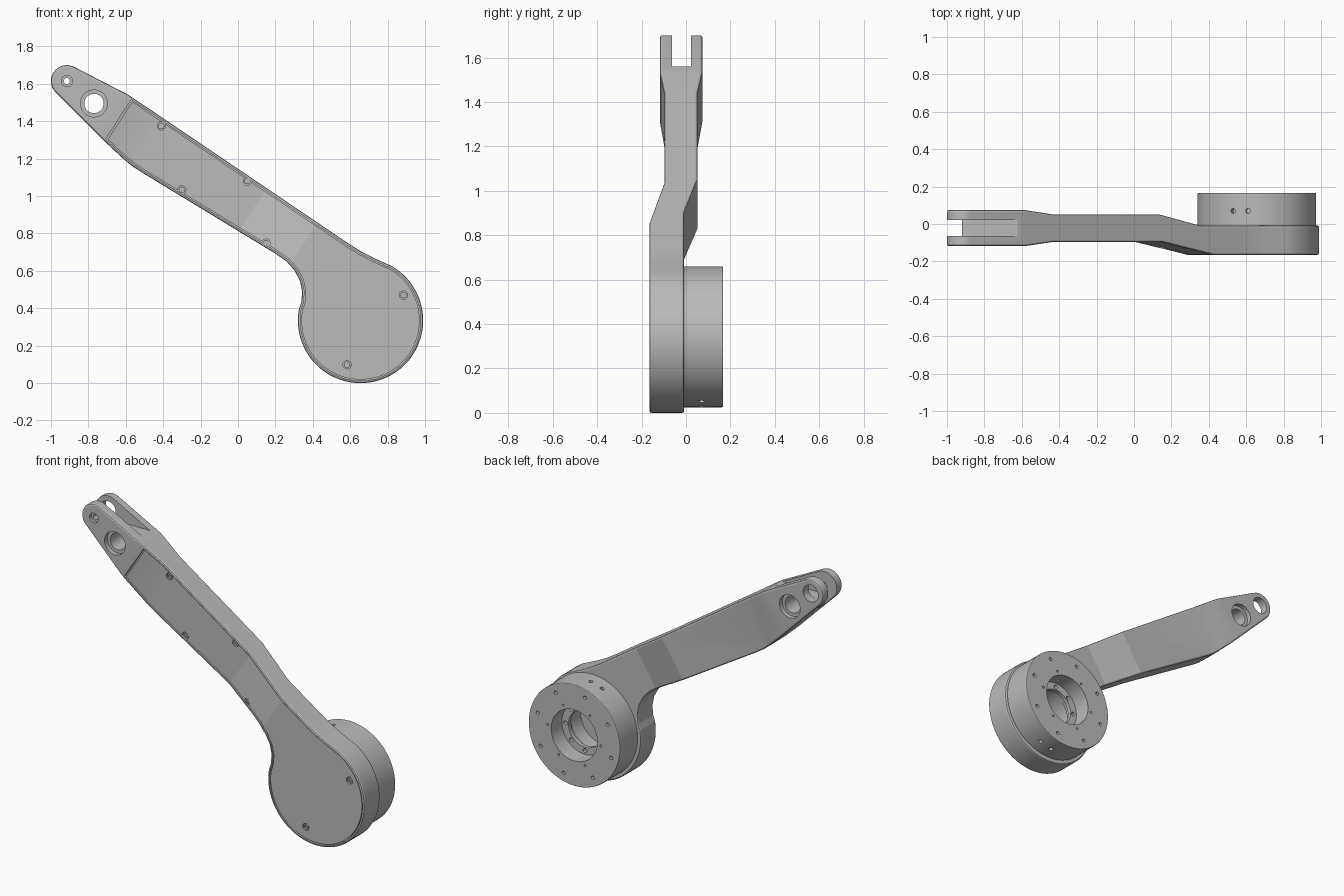
import bpy, bmesh, math
from mathutils import Vector, Matrix

if "Cube" in bpy.data.objects:
    bpy.data.objects.remove(bpy.data.objects["Cube"])

metal = bpy.data.materials.new("satin grey")
metal.use_nodes = True
GREY = (0.5, 0.5, 0.5, 1)
metal.diffuse_color = GREY
metal.node_tree.nodes["Principled BSDF"].inputs["Base Color"].default_value = GREY

AXIS = Vector((0.84, 0, -0.545))          # direction along the arm
HUB, TIP, EYE = (0.655, 0.335), (-0.915, 1.615), (-0.77, 1.495)
DRUM = (0.657, 0.342)
# depth of the front and back faces at stations along the arm
FRONT = [(-1.32, -0.118), (-1.15, -0.097), (-0.44, -0.097), (-0.11, -0.165)]
BACK = [(-1.32, 0.074), (-1.15, 0.052), (-0.46, 0.052), (-0.195, -0.008)]


def depth(stations, s):
    if s <= stations[0][0]:
        return stations[0][1]
    for (a, ya), (b, yb) in zip(stations, stations[1:]):
        if s <= b:
            return ya + (yb - ya) * (s - a) / (b - a)
    return stations[-1][1]


def make(name, bm):
    bmesh.ops.recalc_face_normals(bm, faces=bm.faces)
    mesh = bpy.data.meshes.new(name)
    bm.to_mesh(mesh)
    bm.free()
    mesh.materials.append(metal)
    ob = bpy.data.objects.new(name, mesh)
    bpy.context.collection.objects.link(ob)
    return ob


def activate(ob):
    bpy.ops.object.select_all(action='DESELECT')
    ob.select_set(True)
    bpy.context.view_layer.objects.active = ob


def bevel(ob, width):
    m = ob.modifiers.new("bevel", 'BEVEL')
    m.width, m.segments = width, 2
    m.limit_method, m.angle_limit = 'ANGLE', math.radians(60)
    m.use_clamp_overlap = False
    activate(ob)
    bpy.ops.object.modifier_apply(modifier=m.name)


def cut(ob, *cutters):
    for c in cutters:
        m = ob.modifiers.new("cut", 'BOOLEAN')
        m.operation, m.solver, m.object = 'DIFFERENCE', 'EXACT', c
        activate(ob)
        bpy.ops.object.modifier_apply(modifier=m.name)
        bpy.data.objects.remove(c)


def rod(name, centre, radius, y0, y1, sides=32):
    """Cylinder lying along y."""
    bm = bmesh.new()
    bmesh.ops.create_cone(bm, cap_ends=True, segments=sides, radius1=radius, radius2=radius, depth=abs(y1 - y0),
                          matrix=Matrix.Translation((centre[0], (y0 + y1) / 2, centre[1]))
                          @ Matrix.Rotation(math.pi / 2, 4, 'X'))
    return make(name, bm)


def box(lo, hi):
    lo, hi = Vector(lo), Vector(hi)
    bm = bmesh.new()
    bmesh.ops.create_cube(bm, size=1, matrix=Matrix.Translation((lo + hi) / 2) @ Matrix.Diagonal((*(hi - lo), 1)))
    return make("cutter", bm)


def arc(centre, r, a0, a1, n):
    angles = [math.radians(a0 + (a1 - a0) * i / n) for i in range(n + 1)]
    return [(centre[0] + r * math.cos(a), centre[1] + r * math.sin(a)) for a in angles]


def inset(points, d):
    """Offset a counter-clockwise outline inwards."""
    out = []
    for i, p in enumerate(points):
        p, a, b = Vector(p), Vector(points[i - 1]), Vector(points[(i + 1) % len(points)])
        u, v = (p - a).normalized(), (b - p).normalized()
        n = Vector((-u.y - v.y, u.x + v.x)).normalized()
        out.append(p + n * d / max(0.5, n.dot(Vector((-u.y, u.x)))))
    return out


def slab(name, points, front, back, start=None):
    """Prism of an outline, bent along the arm, optionally trimmed at a station."""
    bm = bmesh.new()
    base = bm.faces.new([bm.verts.new((x, 0, z)) for x, z in points])
    ext = bmesh.ops.extrude_face_region(bm, geom=[base])["geom"]
    bmesh.ops.translate(bm, vec=(0, 1, 0), verts=[g for g in ext if isinstance(g, bmesh.types.BMVert)])
    for s, _ in FRONT + BACK:
        bmesh.ops.bisect_plane(bm, geom=bm.verts[:] + bm.edges[:] + bm.faces[:], dist=1e-5,
                               plane_co=AXIS * s / AXIS.length_squared, plane_no=AXIS)
    if start is not None:
        res = bmesh.ops.bisect_plane(bm, geom=bm.verts[:] + bm.edges[:] + bm.faces[:], dist=1e-5, clear_inner=True,
                                     plane_co=AXIS * start / AXIS.length_squared, plane_no=AXIS)
        bmesh.ops.holes_fill(bm, edges=[e for e in bm.edges if e.is_boundary])
    for v in bm.verts:
        s = AXIS.dot(v.co)
        v.co.y = back(s) if v.co.y > 0.5 else front(s)
    return make(name, bm)


# Arm body
outline = (arc(TIP, 0.085, 62, 225, 22)
           + [(-0.7, 1.28), (-0.62, 1.205), (-0.57, 1.163), (-0.52, 1.13), (0.2, 0.692), (0.26, 0.65), (0.3, 0.605),
              (0.33, 0.55), (0.343, 0.49), (0.338, 0.43)]
           + arc(HUB, 0.335, 170, 420, 56)
           + [(0.72, 0.672), (0.66, 0.703), (0.6, 0.74), (-0.52, 1.497), (-0.59, 1.543)])
body = slab("arm_body", outline, lambda s: depth(FRONT, s), lambda s: depth(BACK, s))
bevel(body, 0.01)
cut(body, slab("cutter", inset(outline, 0.013), lambda s: depth(FRONT, s) - 0.05,
               lambda s: depth(FRONT, s) + 0.016, -1.305))

# Fork slot, pivot bores and the eye through the fork
cut(body, box((-1.1, -0.063, 1.3), (-0.92, 0.022, 1.8)), box((-1.1, -0.063, 1.56), (-0.5, 0.022, 1.8)),
    rod("cutter", TIP, 0.016, -0.3, 0), rod("cutter", TIP, 0.03, -0.3, -0.1),
    rod("cutter", TIP, 0.052, 0, 0.3), rod("cutter", EYE, 0.052, -0.3, 0.3),
    rod("cutter", EYE, 0.072, -0.3, -0.09), rod("cutter", EYE, 0.072, 0.045, 0.3),
    rod("cutter", HUB, 0.16, -0.12, 0.1, 48))

# Front cover plate with screws
cover = slab("cover_plate", inset(outline, 0.019), lambda s: depth(FRONT, s) + 0.003,
             lambda s: depth(FRONT, s) + 0.017, -1.295)
parts = [body, cover]
for i, p in enumerate([(-0.41, 1.375), (0.05, 1.08), (-0.3, 1.033), (0.15, 0.748), (0.885, 0.47), (0.583, 0.098)]):
    y = depth(FRONT, AXIS.dot(Vector((p[0], 0, p[1]))))
    cut(cover, rod("cutter", p, 0.022, y - 0.05, y + 0.05, 20))
    screw = rod(f"cover_screw_{i + 1}", p, 0.017, y + 0.007, y + 0.02, 20)
    cut(screw, rod("cutter", p, 0.009, y - 0.05, y + 0.014, 6))
    parts.append(screw)

# Motor drum on the back with a stepped bore
drum = rod("motor_drum", DRUM, 0.317, -0.012, 0.167, 72)
bevel(drum, 0.005)
cut(drum, rod("cutter", DRUM, 0.16, 0.06, 0.3, 48), rod("cutter", DRUM, 0.115, -0.1, 0.3, 48),
    rod("cutter", DRUM, 0.15, -0.1, 0.035, 48))


def hole_ring(ob, count, ring, radius, y0, y1, turn):
    for k in range(count):
        a = math.tau * k / count + turn
        c = (DRUM[0] + ring * math.cos(a), DRUM[1] + ring * math.sin(a))
        cut(ob, rod("cutter", c, radius, y0, y1, 12))


hole_ring(drum, 8, 0.265, 0.011, 0.145, 0.3, 0.28)
hole_ring(drum, 6, 0.185, 0.007, 0.145, 0.3, 0.1)
hole_ring(drum, 8, 0.136, 0.013, 0, 0.1, 0)

# Radial pin holes, two on top and two opposite
for a in (98.5, 113.6, 278.5, 293.6):
    d = Vector((math.cos(math.radians(a)), 0, math.sin(math.radians(a))))
    bm = bmesh.new()
    bmesh.ops.create_cone(bm, cap_ends=True, segments=14, radius1=0.013, radius2=0.013, depth=0.06,
                          matrix=Matrix.Translation(Vector((DRUM[0], 0.07, DRUM[1])) + d * 0.317)
                          @ d.to_track_quat('Z', 'Y').to_matrix().to_4x4())
    cut(drum, make("cutter", bm))
parts.append(drum)

for ob in parts:
    activate(ob)
    bpy.ops.object.shade_smooth_by_angle(angle=math.radians(10))
